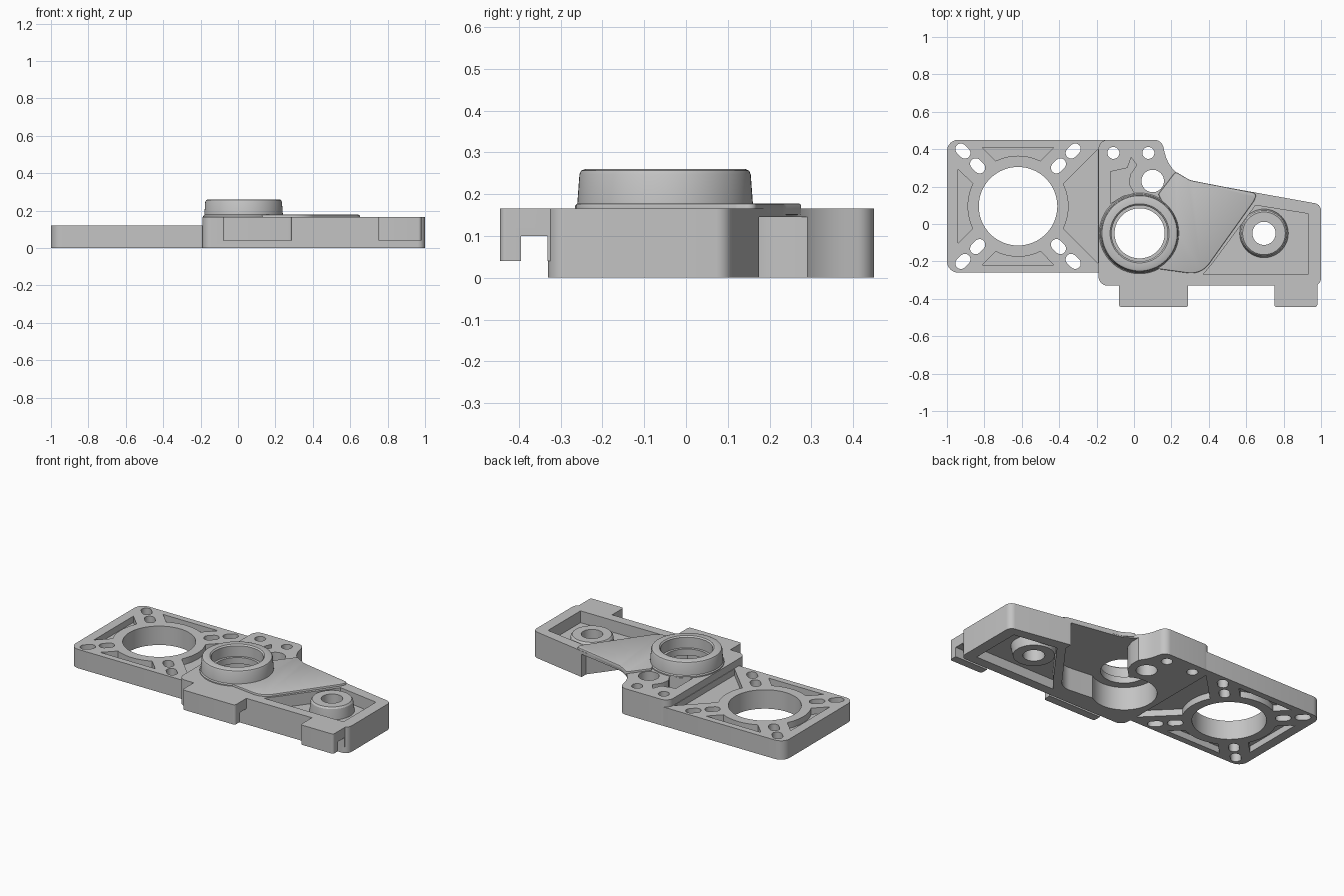
import bpy, bmesh
from math import sin, cos, pi, tan, asin
from mathutils import Vector

if "Cube" in bpy.data.objects:
    bpy.data.objects.remove(bpy.data.objects["Cube"])

grey = bpy.data.materials.new("light_grey")
grey.use_nodes = True
GREY = (0.55, 0.55, 0.55, 1)
grey.diffuse_color = GREY
grey.node_tree.nodes["Principled BSDF"].inputs["Base Color"].default_value = GREY


def rounded(points, segs=10):
    """Polygon of (x, y[, radius]) corners, with arcs at the corners that have a radius."""
    out = []
    for i, p in enumerate(points):
        c = Vector(p[:2])
        if len(p) < 3:
            out.append(c)
            continue
        a = (Vector(points[i - 1][:2]) - c).normalized()
        b = (Vector(points[(i + 1) % len(points)][:2]) - c).normalized()
        half = a.angle(b) / 2
        trim = p[2] / tan(half)
        centre = c + (a + b).normalized() * (p[2] / sin(half))
        v0, v1 = (c + a * trim - centre).normalized(), (c + b * trim - centre).normalized()
        out += [centre + v0.slerp(v1, k / segs).normalized() * p[2] for k in range(segs + 1)]
    return out


def circle(x, y, r, n=64):
    return [Vector((x + r * cos(2 * pi * k / n), y + r * sin(2 * pi * k / n))) for k in range(n)]


def rect(x0, x1, y0, y1, r):
    return rounded([(x0, y0, r), (x1, y0, r), (x1, y1, r), (x0, y1, r)], 6)


def prisms(name, items):
    """One object made of (outline, bottom, top) prisms."""
    bm = bmesh.new()
    for outline, z0, z1 in items:
        low = [bm.verts.new((p.x, p.y, z0)) for p in outline]
        high = [bm.verts.new((p.x, p.y, z1)) for p in outline]
        bm.faces.new(low[::-1])
        bm.faces.new(high)
        for i in range(len(low)):
            bm.faces.new((low[i - 1], low[i], high[i], high[i - 1]))
    return finish(name, bm)


def lathe(name, x, y, profile, n=64):
    """Closed (radius, z) profile turned about a vertical axis."""
    bm = bmesh.new()
    rings = [[bm.verts.new((x + r * cos(2 * pi * k / n), y + r * sin(2 * pi * k / n), z))
              for r, z in profile] for k in range(n)]
    for k in range(n):
        for j in range(len(profile)):
            bm.faces.new((rings[k - 1][j - 1], rings[k][j - 1], rings[k][j], rings[k - 1][j]))
    return finish(name, bm)


def finish(name, bm):
    bmesh.ops.recalc_face_normals(bm, faces=bm.faces)
    mesh = bpy.data.meshes.new(name)
    bm.to_mesh(mesh)
    bm.free()
    mesh.materials.append(grey)
    obj = bpy.data.objects.new(name, mesh)
    bpy.context.collection.objects.link(obj)
    return obj


def activate(obj):
    bpy.ops.object.select_all(action="DESELECT")
    obj.select_set(True)
    bpy.context.view_layer.objects.active = obj


def combine(target, tool, operation):
    mod = target.modifiers.new(operation, "BOOLEAN")
    mod.operation, mod.solver, mod.object = operation, "EXACT", tool
    activate(target)
    bpy.ops.object.modifier_apply(modifier=mod.name)
    bpy.data.objects.remove(tool)


MX, MY = -0.62, 0.095      # motor opening centre
RX, RY = 0.03, -0.05       # bearing collar centre
BX, BY = 0.695, -0.05      # end boss centre
TOP = 0.165

# Main casting: thick body, thin mounting plate, front hooks
body = prisms("base_casting", [(rounded([
    (-0.19, 0.45, 0.05), (0.148, 0.45, 0.05), (0.195, 0.25, 0.2), (1, 0.105, 0.04),
    (1, -0.33, 0.04), (-0.19, -0.33, 0.05)]), 0, TOP)])
combine(body, prisms("plate", [(rect(-1, -0.1, -0.26, 0.45, 0.06), 0, 0.12)]), "UNION")
combine(body, prisms("hooks", [(rect(x0, x1, -0.445, -0.3, 0.015), 0.04, TOP)
                               for x0, x1 in ((-0.08, 0.29), (0.75, 0.98))]), "UNION")
combine(body, prisms("hook_gap", [(rect(-0.3, 1.1, -0.395, -0.331, 0.005), -0.1, 0.1)]), "DIFFERENCE")


# Through holes: motor opening, radial slots, screw holes, bores
def slot(cx, cy, angle):
    pts = []
    for end in (0, pi):
        mid = Vector((cx + 0.015 * cos(angle + end), cy + 0.015 * sin(angle + end)))
        for k in range(11):
            a = angle + end - pi / 2 + pi * k / 10
            pts.append(mid + Vector((cos(a), sin(a))) * 0.03)
    return pts


holes = [circle(MX, MY, 0.21), circle(RX, RY, 0.136), circle(BX, BY, 0.09),
         circle(0.1, 0.23, 0.06, 40), circle(-0.11, 0.38, 0.032, 32), circle(0.077, 0.38, 0.032, 32)]
for sx in (-1, 1):
    for sy in (-1, 1):
        holes += [slot(MX + sx * d, MY + sy * d, sx * sy * pi / 4) for d in (0.295, 0.216)]
combine(body, prisms("holes", [(h, -0.1, 0.4) for h in holes]), "DIFFERENCE")


# Trapezoid pockets around the motor opening, on both faces
def trapezoid(angle, outer):
    spread = asin(0.12 / 0.27)
    local = [Vector((0.27 * cos(a), 0.27 * sin(a)))
             for a in (-spread + 2 * spread * k / 12 for k in range(13))]
    width = 0.12 + outer - 0.242
    local += [Vector((outer, width)), Vector((outer, -width))]
    return [Vector((MX + p.x * cos(angle) - p.y * sin(angle),
                    MY + p.x * sin(angle) + p.y * cos(angle))) for p in local]


pockets = []
for quarter, outer in enumerate((0.427, 0.315, 0.32, 0.315)):
    shape = trapezoid(quarter * pi / 2, outer)
    pockets += [(shape, 0.08, 0.3), (shape, -0.1, 0.04)]

# End pocket on both faces and the small pocket behind the collar
end_pocket = rounded([(0.65, 0.1), (0.93, 0.055), (0.93, -0.27), (0.37, -0.27), (0.42, -0.21)])
pockets += [(end_pocket, 0.09, 0.3), (end_pocket, -0.1, 0.06)]
corner_pocket = rounded([(-0.125, 0.28), (-0.035, 0.3), (-0.015, 0.355), (0.015, 0.315), (-0.02, 0.265),
                         (-0.028, 0.215), (0, 0.165), (-0.06, 0.15), (-0.125, 0.11)])
pockets.append((corner_pocket, 0.07, 0.3))
combine(body, prisms("pockets", pockets), "DIFFERENCE")

# Gear cavity, open below and at the back
cavity = rounded([(0.14, 0.12), (0.19, 0.17), (0.21, 0.23), (0.21, 0.5), (0.61, 0.5), (0.61, 0.13),
                  (0.345, -0.225, 0.1), (0.1, -0.2), (RX, RY)])
combine(body, prisms("cavity", [(cavity, -0.1, 0.145)]), "DIFFERENCE")
combine(body, prisms("round_cavity", [(circle(RX, RY, 0.185), -0.1, 0.145)]), "DIFFERENCE")

# Raised cover over the gear cavity
cover = prisms("gear_cover", [(rounded([
    (0.13, 0.16), (0.222, 0.28, 0.015), (0.3, 0.234, 0.08), (0.66, 0.164, 0.02), (0.64, 0.12, 0.03),
    (0.36, -0.272, 0.12), (0.09, -0.235), (0.22, -0.04)]), 0.15, 0.178)])
bevel = cover.modifiers.new("soft_edge", "BEVEL")
bevel.width, bevel.segments, bevel.limit_method = 0.006, 2, "ANGLE"
activate(cover)
bpy.ops.object.modifier_apply(modifier=bevel.name)

# Bearing collar with a stepped bore
collar = lathe("bearing_collar", RX, RY, [
    (0.216, 0.16), (0.216, 0.172), (0.21, 0.178), (0.205, 0.247), (0.201, 0.256), (0.192, 0.26),
    (0.158, 0.26), (0.15, 0.252), (0.15, 0.185), (0.134, 0.185), (0.134, 0.145), (0.15, 0.145)])

# End boss
boss = lathe("end_boss", BX, BY, [
    (0.13, 0.075), (0.13, 0.09), (0.122, 0.155), (0.114, TOP), (0.062, TOP), (0.062, 0),
    (0.118, 0), (0.13, 0.06)])

for part in (body, cover, collar, boss):
    activate(part)
    bpy.ops.object.shade_smooth_by_angle(angle=pi / 6)
